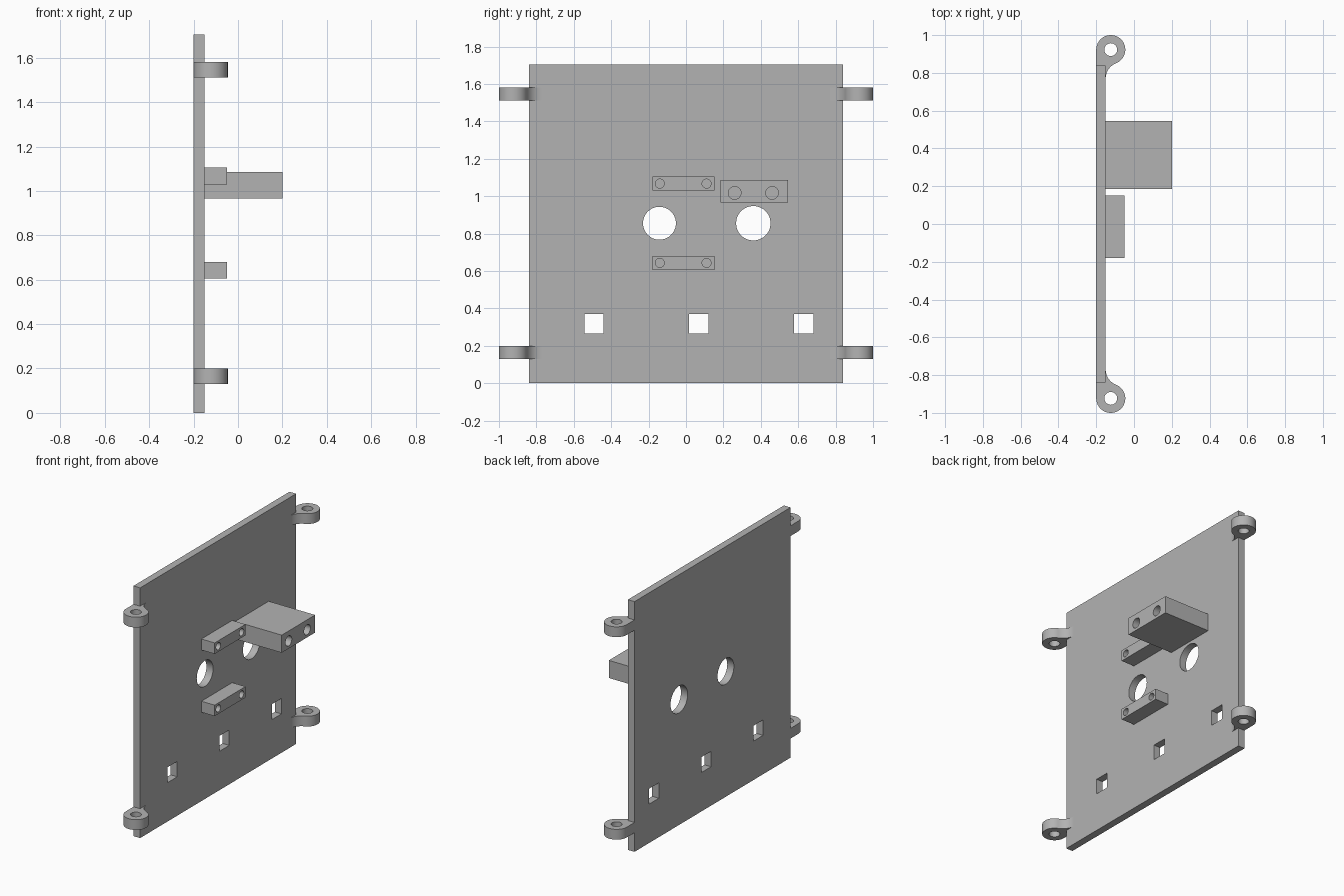
import bpy, bmesh, math
from mathutils import Matrix, Vector

if "Cube" in bpy.data.objects:
    bpy.data.objects.remove(bpy.data.objects["Cube"])

grey = bpy.data.materials.new("plain grey")
grey.diffuse_color = (0.45, 0.45, 0.45, 1)
grey.use_nodes = True
grey.node_tree.nodes["Principled BSDF"].inputs["Base Color"].default_value = grey.diffuse_color


def finish(name, bm):
    bmesh.ops.recalc_face_normals(bm, faces=bm.faces)
    me = bpy.data.meshes.new(name)
    bm.to_mesh(me)
    bm.free()
    ob = bpy.data.objects.new(name, me)
    bpy.context.collection.objects.link(ob)
    me.materials.append(grey)
    return ob


def box(name, x, y, z):
    bm = bmesh.new()
    bmesh.ops.create_cube(bm, size=1)
    for v in bm.verts:
        v.co = Vector([(a + b) / 2 + c * (b - a) for (a, b), c in zip((x, y, z), v.co)])
    return finish(name, bm)


def rod(name, centre, radius, depth, axis):
    rot = Matrix.Rotation(math.pi / 2, 4, 'Y') if axis == 'x' else Matrix()
    bm = bmesh.new()
    bmesh.ops.create_cone(bm, cap_ends=True, segments=48, radius1=radius, radius2=radius,
                          depth=depth, matrix=Matrix.Translation(centre) @ rot)
    return finish(name, bm)


def select(ob):
    bpy.ops.object.select_all(action='DESELECT')
    ob.select_set(True)
    bpy.context.view_layer.objects.active = ob


def cut(ob, cutters):
    """Subtract the cutters, then smooth only the round walls."""
    for c in cutters:
        select(ob)
        m = ob.modifiers.new("cut", 'BOOLEAN')
        m.operation, m.solver, m.object = 'DIFFERENCE', 'EXACT', c
        bpy.ops.object.modifier_apply(modifier=m.name)
        bpy.data.objects.remove(c)
    select(ob)
    bpy.ops.object.shade_smooth_by_angle(angle=math.radians(30))


BACK, FACE = -0.20, -0.15   # the two sides of the panel

# Panel with two round openings and three square windows
panel = box("panel", (BACK, FACE), (-0.84, 0.84), (0, 1.705))
holes = [rod("cutter", (-0.175, y, 0.855), r, 0.2, 'x') for y, r in ((-0.142, 0.088), (0.36, 0.092))]
holes += [box("cutter", (-0.3, 0), (y - 0.052, y + 0.052), (0.265, 0.37)) for y in (-0.492, 0.068, 0.63)]
cut(panel, holes)

# Two small mounting bars with screw holes
for name, z in (("upper_bar", 1.067), ("lower_bar", 0.643)):
    bar = box(name, (FACE, -0.05), (-0.18, 0.152), (z - 0.0375, z + 0.0375))
    cut(bar, [rod("cutter", (-0.05, y, z), 0.024, 0.18, 'x') for y in (-0.14, 0.11)])

# Deep mounting block with two larger screw holes
block = box("deep_block", (FACE, 0.2), (0.185, 0.545), (0.965, 1.085))
cut(block, [rod("cutter", (0.2, y, 1.017), 0.034, 0.5, 'x') for y in (0.26, 0.46)])


# Hinge lugs: round eye blended into the panel by a concave fillet
def lug(name, side, z):
    cx, cy, r = -0.123, 0.923, 0.077
    fy = 0.77
    dx, dy = cx - FACE, cy - fy
    fr = (dx * dx + dy * dy - r * r) / (2 * (r + dx))   # fillet tangent to face and eye
    fx = FACE + fr
    a = math.atan2(fy - cy, fx - cx)                    # direction of tangent point
    pts = [(BACK, 0.84), (FACE, 0.84)]
    end = a + math.pi
    pts += [(fx + fr * math.cos(t), fy + fr * math.sin(t))
            for t in [math.pi + (end - math.pi) * i / 12 for i in range(13)]]
    pts += [(cx + r * math.cos(t), cy + r * math.sin(t))
            for t in [a + (math.pi - a) * i / 40 for i in range(1, 41)]]
    bm = bmesh.new()
    f = bm.faces.new([bm.verts.new((x, y * side, z - 0.035)) for x, y in pts])
    ext = bmesh.ops.extrude_face_region(bm, geom=[f])
    bmesh.ops.translate(bm, vec=(0, 0, 0.07),
                        verts=[g for g in ext["geom"] if isinstance(g, bmesh.types.BMVert)])
    ob = finish(name, bm)
    cut(ob, [rod("cutter", (cx, cy * side, z), 0.034, 0.3, 'z')])


for side, s in (("front", -1), ("rear", 1)):
    for level, z in (("lower", 0.165), ("upper", 1.545)):
        lug(f"{side}_{level}_lug", s, z)
